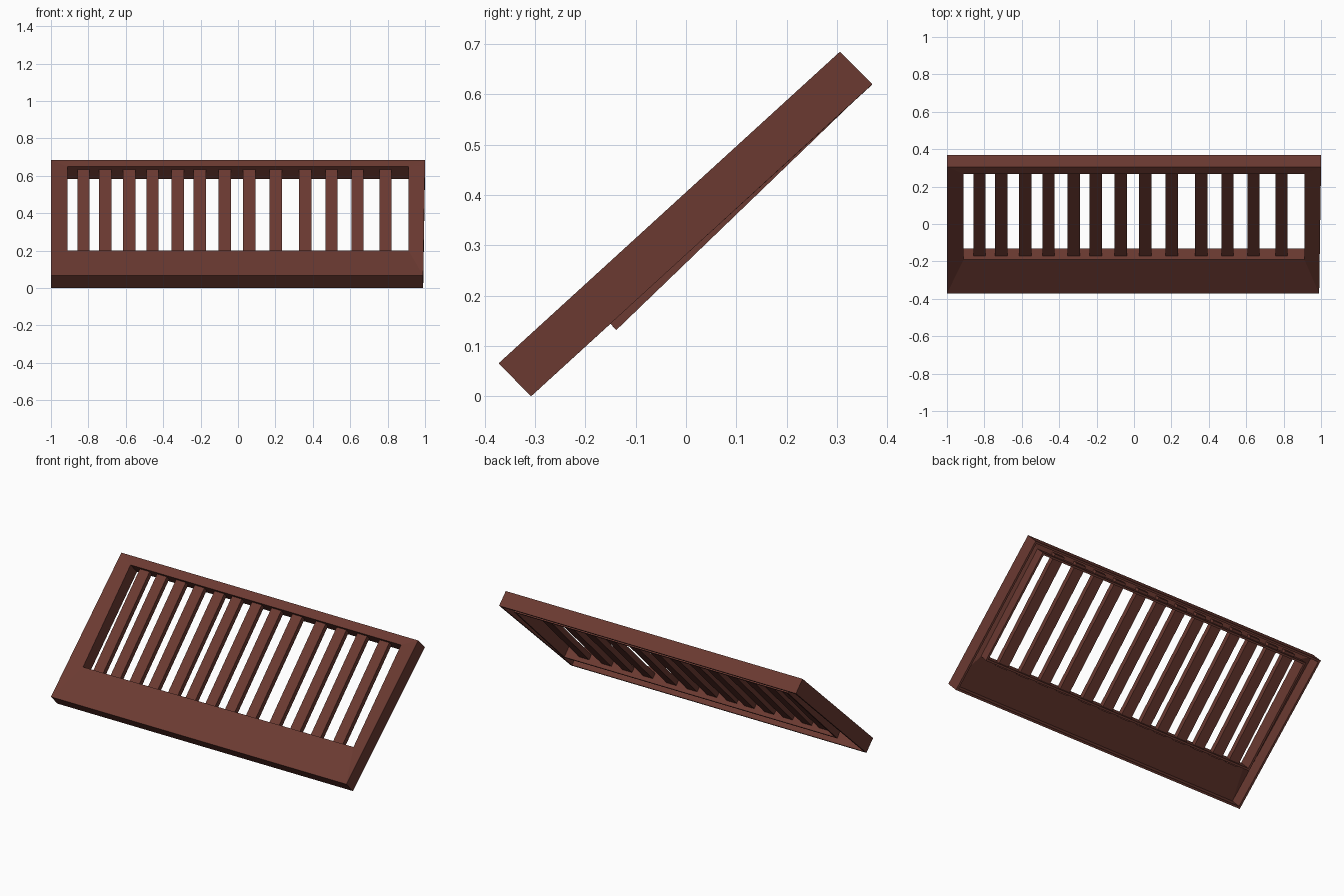
import bpy, bmesh
from mathutils import Vector

if "Cube" in bpy.data.objects:
    bpy.data.objects.remove(bpy.data.objects["Cube"])

wood = bpy.data.materials.new("reddish brown wood")
wood.diffuse_color = (0.147, 0.042, 0.031, 1)
wood.use_nodes = True
wood.node_tree.nodes["Principled BSDF"].inputs["Base Color"].default_value = wood.diffuse_color


def make_object(name, bm):
    bmesh.ops.recalc_face_normals(bm, faces=bm.faces)
    mesh = bpy.data.meshes.new(name)
    bm.to_mesh(mesh)
    bm.free()
    mesh.materials.append(wood)
    obj = bpy.data.objects.new(name, mesh)
    bpy.context.collection.objects.link(obj)
    return obj


# Frame: sloping ring shell, open at the back, given wall thickness
def loop(bm, low, high, half, low_right=None):
    """Four corners from a low and a high (y, z) point."""
    r = low_right or half
    pts = [(-half, *low), (r, *low), (half, *high), (-half, *high)]
    return [bm.verts.new(p) for p in pts]


bm = bmesh.new()
loops = [
    loop(bm, (-0.308, 0.0), (0.37, 0.62), 1.0, 0.99),       # outer back
    loop(bm, (-0.372, 0.066), (0.306, 0.685), 1.0, 0.99),   # outer front
    loop(bm, (-0.19, 0.202), (0.267, 0.649), 0.911),        # opening front
    loop(bm, (-0.13, 0.14), (0.33, 0.583), 0.911),          # opening back
]
for a, b in zip(loops, loops[1:]):
    for i in range(4):
        j = (i + 1) % 4
        bm.faces.new((a[i], a[j], b[j], b[i]))
bm.normal_update()
frame = make_object("frame", bm)
# make sure the front faces outward so the thickness grows inward
if frame.data.polygons[4].normal.z < 0:
    frame.data.flip_normals()
shell = frame.modifiers.new("wall thickness", "SOLIDIFY")
shell.thickness = 0.012
shell.offset = -1
shell.use_even_offset = True

# Slats: hand-placed bars that run through the opening into both rails
centres = [-0.826, -0.71, -0.582, -0.457, -0.323, -0.205, -0.071,
           0.061, 0.202, 0.36, 0.5, 0.639, 0.789]
low, high = Vector((0, -0.17, 0.181)), Vector((0, 0.283, 0.634))
along = (high - low).normalized()
back = Vector((0, 0.707, -0.707))
width, depth, embed = 0.066, 0.032, 0.022
for n, x in enumerate(centres, 1):
    bm = bmesh.new()
    bmesh.ops.create_cube(bm, size=1)
    for v in bm.verts:
        base = high + along * embed if v.co.z > 0 else low - along * embed
        v.co = base + back * (depth if v.co.y > 0 else 0) + Vector((x + v.co.x * width, 0, 0))
    make_object(f"slat_{n:02d}", bm)
